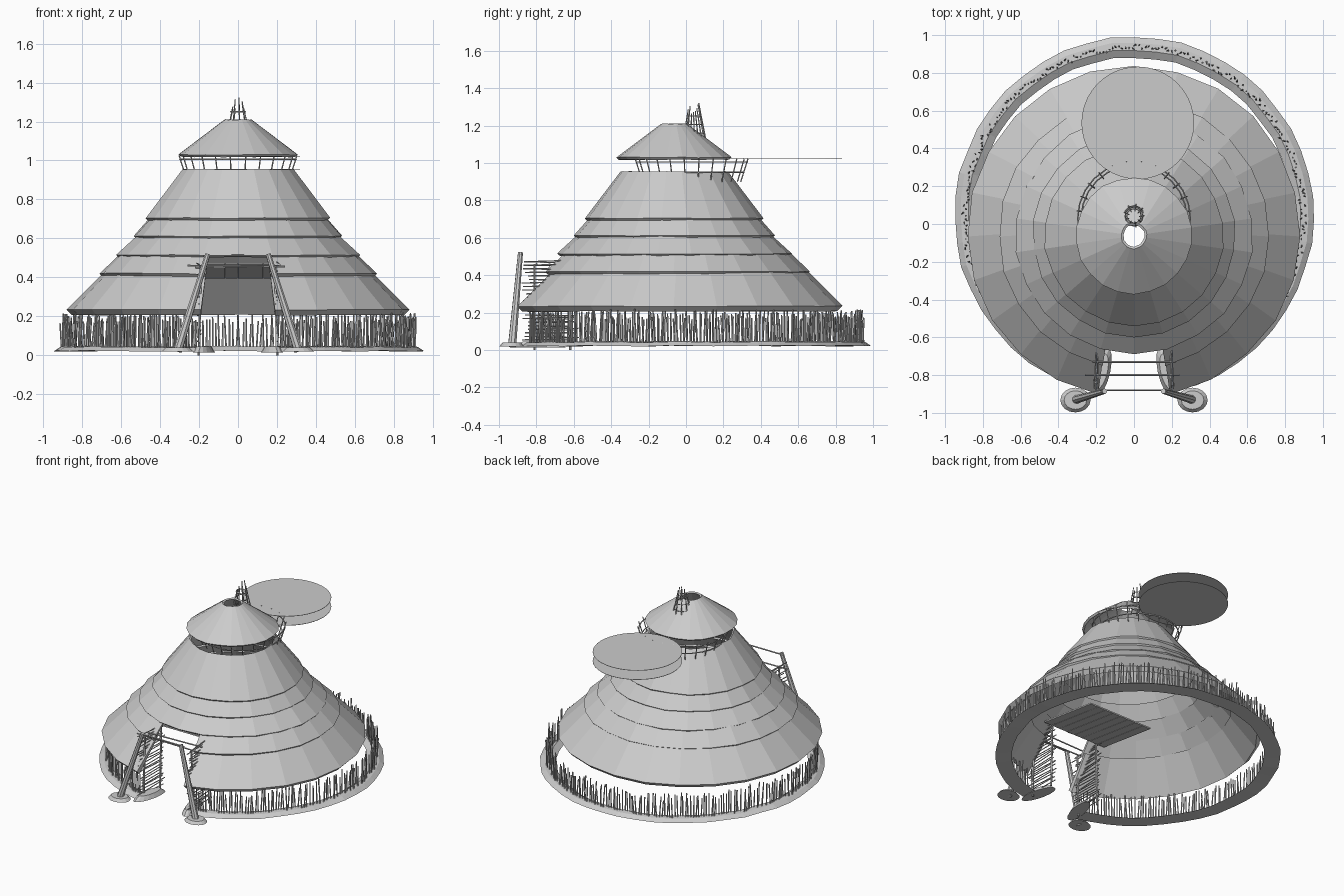
import bpy, bmesh, math, random
from mathutils import Vector

random.seed(4)
cube = bpy.data.objects.get("Cube")
if cube:
    bpy.data.objects.remove(cube, do_unlink=True)

grey = bpy.data.materials.new("plain_grey")
grey.use_nodes = True
grey.diffuse_color = (0.6, 0.6, 0.6, 1)
grey.node_tree.nodes["Principled BSDF"].inputs["Base Color"].default_value = (0.6, 0.6, 0.6, 1)


def finish(name, bm):
    bmesh.ops.recalc_face_normals(bm, faces=bm.faces)
    mesh = bpy.data.meshes.new(name)
    bm.to_mesh(mesh)
    bm.free()
    mesh.materials.append(grey)
    obj = bpy.data.objects.new(name, mesh)
    bpy.context.collection.objects.link(obj)
    return obj


def lathe(name, profile, cy, sides=22, door=None, wobble=0.0):
    """Spin a closed (radius, z, door half width) profile; a door leaves a gap at the front."""
    bm = bmesh.new()
    rings = []
    for i in range(sides + (1 if door else 0)):
        ring = []
        dr, dz = random.uniform(-wobble, wobble), random.uniform(-wobble, wobble) / 2
        for k, (r, z) in enumerate(profile):
            gap = math.asin(door[k] / r) if door else 0
            a = -math.pi / 2 + gap + (2 * math.pi - 2 * gap) * i / sides
            ring.append(bm.verts.new(((r + dr) * math.cos(a), cy + (r + dr) * math.sin(a), z + dz)))
        rings.append(ring)
    n = len(profile)
    pairs = list(zip(rings, rings[1:])) + ([] if door else [(rings[-1], rings[0])])
    for a, b in pairs:
        for k in range(n):
            bm.faces.new((a[k], b[k], b[(k + 1) % n], a[(k + 1) % n]))
    if door:
        bm.faces.new(rings[0])
        bm.faces.new(rings[-1])
    return finish(name, bm)


def stick(bm, p, q, r0, r1=None, sides=5):
    """Tapered rod between two points."""
    p, q = Vector(p), Vector(q)
    made = bmesh.ops.create_cone(bm, cap_ends=True, segments=sides, radius1=r0,
                                 radius2=r0 if r1 is None else r1, depth=(q - p).length)
    turn = (q - p).to_track_quat('Z', 'Y')
    for v in made["verts"]:
        v.co = turn @ v.co + (p + q) / 2


def hoop(bm, cy, r, z, thick, start=0.0, end=2 * math.pi, steps=24):
    pts = [(r * math.cos(start + (end - start) * i / steps),
            cy + r * math.sin(start + (end - start) * i / steps), z) for i in range(steps + 1)]
    for p, q in zip(pts, pts[1:]):
        stick(bm, p, q, thick)


def tier(name, cy, bottom, top, lip, door=None):
    """Thatch layer with a slanted lip along its lower edge."""
    (r0, z0), (r1, z1) = bottom, top
    t = 0.012
    profile = [(r0 - lip, z0 - lip), (r0, z0), (r1, z1), (r1 - t, z1 - t / 2)]
    return lathe(name, profile, cy, door=door, wobble=0.004)


# Thatched roof, the two lowest layers are open at the door
tier("roof_layer_1", -0.045, (0.88, 0.235), (0.69, 0.425), 0.028, (0.19, 0.19, 0.165, 0.165))
tier("roof_layer_2", -0.055, (0.715, 0.42), (0.61, 0.52), 0.014, (0.165, 0.165, 0.15, 0.15))
tier("roof_layer_3", -0.06, (0.63, 0.515), (0.52, 0.615), 0.012)
tier("roof_layer_4", -0.06, (0.537, 0.612), (0.45, 0.71), 0.012)
tier("roof_layer_5", -0.063, (0.475, 0.705), (0.285, 0.955), 0.012)
tier("roof_cap", -0.062, (0.308, 1.03), (0.068, 1.21), 0.012)

# Low earth ring under the wall
lathe("earth_ring", [(0.95, 0.022), (0.92, 0.042), (0.88, 0.046), (0.84, 0.022)], 0.04,
      sides=44, door=(0.21,) * 4, wobble=0.005)

# Wall of upright stakes
bm = bmesh.new()
count = 300
for i in range(count):
    a = -math.pi / 2 + 0.23 + (2 * math.pi - 0.46) * i / (count - 1)
    r = random.uniform(0.88, 0.91)
    b = a + random.uniform(-0.012, 0.012)
    s = r + random.uniform(-0.01, 0.01)
    stick(bm, (r * math.cos(a), 0.04 + r * math.sin(a), 0.03),
          (s * math.cos(b), 0.04 + s * math.sin(b), random.uniform(0.16, 0.22)), 0.005, 0.004)
finish("wall_stakes", bm)

# Doorway parts on both sides
for side, word in ((1, "left"), (-1, "right")):
    # earth strip turning inwards
    bm = bmesh.new()
    made = bmesh.ops.create_cone(bm, cap_ends=True, segments=16, radius1=0.05, radius2=0.035, depth=0.03)
    for v in made["verts"]:
        along = v.co.y * 2.7
        v.co = (side * (0.175 - along * 0.2) + v.co.x, -0.78 + along, 0.03 + v.co.z)
    finish(word + "_door_earth_strip", bm)

    # leaning pole and its flat footing
    bm = bmesh.new()
    stick(bm, (side * 0.31, -0.93, 0.02), (side * 0.155, -0.885, 0.52), 0.023, 0.014, 8)
    finish(word + "_door_pole", bm)
    bm = bmesh.new()
    made = bmesh.ops.create_cone(bm, cap_ends=True, segments=16, radius1=0.08, radius2=0.06, depth=0.02)
    for v in made["verts"]:
        v.co = (side * 0.31 + v.co.x, -0.932 + v.co.y * 0.82, 0.03 + v.co.z)
    finish(word + "_pole_footing", bm)

    # woven twig screen beside the door
    bm = bmesh.new()
    for y in (-0.81, -0.62):
        stick(bm, (side * 0.2, y, 0.0), (side * 0.19, y, 0.46), 0.007)
    for i in range(24):
        z = 0.035 + i * 0.019
        x = side * (0.2 + random.uniform(-0.012, 0.012))
        stick(bm, (x, -0.85 + random.uniform(-0.03, 0.03), z),
              (side * 0.195, -0.6 + random.uniform(-0.03, 0.03), z + random.uniform(-0.01, 0.01)), 0.0035)
    finish(word + "_twig_screen", bm)

# Cross sticks over the door
bm = bmesh.new()
stick(bm, (-0.18, -0.88, 0.51), (0.18, -0.88, 0.51), 0.005)
stick(bm, (-0.26, -0.80, 0.46), (0.24, -0.80, 0.455), 0.005)
stick(bm, (-0.22, -0.73, 0.45), (0.22, -0.73, 0.46), 0.005)
finish("door_cross_sticks", bm)

# Plank ceiling behind the door
bm = bmesh.new()
planks = 8
for i in range(planks):
    x0 = -0.26 + 0.52 * i / planks
    x1 = x0 + 0.52 / planks - 0.002
    corners = [(x0, -0.62, 0.465), (x1, -0.62, 0.465), (x1, -0.14, 0.395), (x0, -0.14, 0.395)]
    low = [bm.verts.new(c) for c in corners]
    high = [bm.verts.new((x, y, z + 0.01)) for x, y, z in corners]
    bm.faces.new(low)
    bm.faces.new(high)
    for k in range(4):
        bm.faces.new((low[k], low[k - 1], high[k - 1], high[k]))
finish("plank_ceiling", bm)

# Posts and hoops holding the cap
bm = bmesh.new()
for i in range(24):
    a = 2 * math.pi * (i + 0.5) / 24
    c, s = math.cos(a), math.sin(a)
    stick(bm, (0.265 * c, 0.03 + 0.265 * s, 0.90), (0.305 * c, 0.03 + 0.305 * s, 1.025), 0.0035)
hoop(bm, 0.03, 0.28, 0.95, 0.004)
hoop(bm, 0.03, 0.298, 1.005, 0.004)
finish("cap_posts", bm)

# Smoke hole lattice of converging sticks
bm = bmesh.new()
for i in range(9):
    a = 2 * math.pi * i / 9
    c, s = math.cos(a), math.sin(a)
    stick(bm, (0.062 * c, 0.045 + 0.062 * s, 1.12),
          (0.028 * c, 0.04 + 0.028 * s, random.uniform(1.26, 1.34)), 0.004, 0.003)
for r, z in ((0.054, 1.16), (0.047, 1.205), (0.038, 1.25)):
    hoop(bm, 0.043, r, z, 0.003, steps=12)
finish("smoke_hole_lattice", bm)

# Two thin round lids set behind the cap
for name, z in (("upper_lid", 1.022), ("lower_lid", 0.955)):
    bm = bmesh.new()
    made = bmesh.ops.create_cone(bm, cap_ends=True, segments=40, radius1=0.298, radius2=0.298, depth=0.002)
    for v in made["verts"]:
        v.co += Vector((0.02, 0.535, z))
    finish(name, bm)
